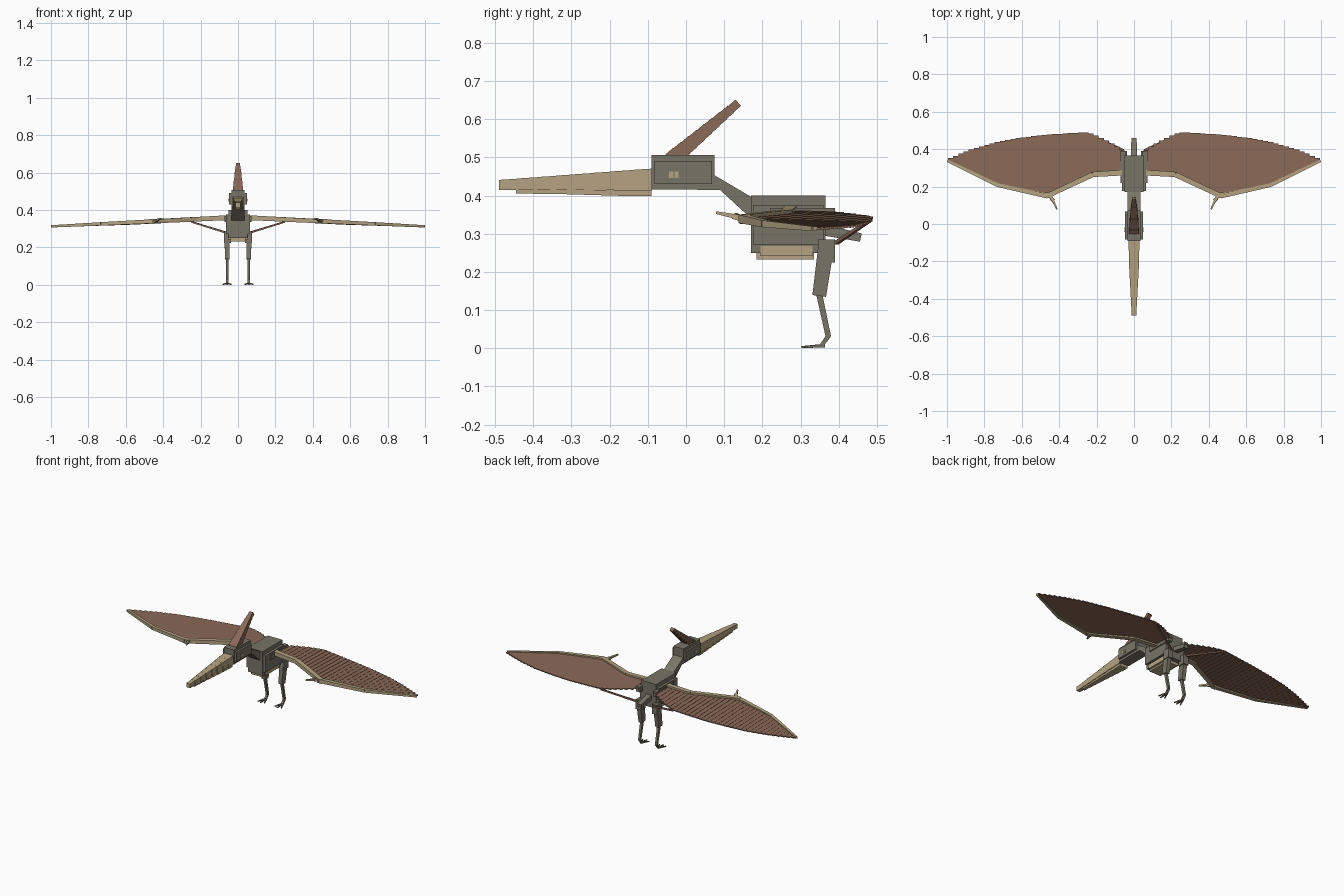
import bpy
from mathutils import Vector

if "Cube" in bpy.data.objects:
    bpy.data.objects.remove(bpy.data.objects["Cube"])


def material(name, rgb):
    m = bpy.data.materials.new(name)
    m.diffuse_color = (*[(c / 255) ** 2.2 for c in rgb], 1)
    m.use_nodes = True
    m.node_tree.nodes["Principled BSDF"].inputs["Base Color"].default_value = m.diffuse_color
    return m


GREY = material("grey hide", (119, 116, 103))
TAN = material("tan bone", (180, 162, 129))
BROWN = material("brown membrane", (137, 105, 88))

QUADS = [(3, 2, 1, 0), (4, 5, 6, 7), (0, 1, 5, 4),
         (1, 2, 6, 5), (2, 3, 7, 6), (3, 0, 4, 7)]


def mesh(name, verts, faces, mat):
    me = bpy.data.meshes.new(name)
    me.from_pydata(verts, [], faces)
    me.materials.append(mat)
    ob = bpy.data.objects.new(name, me)
    bpy.context.collection.objects.link(ob)
    return ob


def box(name, x, y, z, mat):
    """Box from (min, max) pairs."""
    v = [(a, b, c) for c in sorted(z) for a, b in
         ((min(x), min(y)), (max(x), min(y)), (max(x), max(y)), (min(x), max(y)))]
    return mesh(name, v, QUADS, mat)


def beam(name, p0, p1, size0, size1, mat):
    """Tapered bar between two points; sizes are (width, height)."""
    p0, p1 = Vector(p0), Vector(p1)
    d = (p1 - p0).normalized()
    ref = Vector((1, 0, 0)) if abs(d.x) < 0.6 else Vector((0, 0, 1))
    if abs(d.x) < 0.6:
        side = (ref - d * ref.dot(d)).normalized()
        up = side.cross(d)
    else:
        up = (ref - d * ref.dot(d)).normalized()
        side = d.cross(up)
    v = []
    for p, (w, h) in ((p0, size0), (p1, size1)):
        for a, b in ((-1, -1), (1, -1), (1, 1), (-1, 1)):
            v.append(p + side * a * w / 2 + up * b * h / 2)
    return mesh(name, v, QUADS, mat)


def interp(points, x):
    for (x0, y0), (x1, y1) in zip(points, points[1:]):
        if x <= x1:
            return y0 + (y1 - y0) * (x - x0) / (x1 - x0)
    return points[-1][1]


# Body
box("body", (-.05, .05), (.17, .365), (.25, .40), GREY)
box("body_flanks", (-.065, .065), (.176, .36), (.272, .375), GREY)
box("belly", (-.04, .04), (.185, .335), (.232, .26), TAN)
box("belly_sides", (-.053, .053), (.195, .332), (.242, .268), TAN)
beam("tail", (0, .35, .312), (0, .458, .29), (.034, .03), (.028, .022), GREY)

# Neck: side profile given thickness
profile = [(.03, .475), (.075, .453), (.17, .397), (.2, .38),
           (.2, .335), (.165, .345), (.09, .414), (.03, .415)]
n = len(profile)
neck_verts = [(x, y, z) for x in (-.034, .034) for y, z in profile]
neck_faces = [tuple(range(n)), tuple(reversed(range(n, 2 * n)))]
neck_faces += [(i, i + n, (i + 1) % n + n, (i + 1) % n) for i in range(n)]
mesh("neck", neck_verts, neck_faces, GREY)

# Head
box("head", (-.035, .035), (-.09, .075), (.416, .506), GREY)
box("head_sides", (-.047, .047), (-.082, .068), (.43, .49), GREY)
for s in (-1, 1):
    for y in (-.044, -.03):
        box("eye", (s * .045, s * .05), (y, y + .011), (.446, .463), TAN)

# Beak built from stepped segments
N = 8
for i in range(N):
    t = (i + .5) / N
    y0, y1 = -.49 + .4 * i / N, -.49 + .4 * (i + 1) / N
    w = .011 + .021 * t
    beam("upper_beak", (0, y0, .428 + .014 * i / N), (0, y1, .428 + .014 * (i + 1) / N),
         (2 * w, .024 + .032 * t), (2 * w, .027 + .032 * t), TAN)
    y0, y1 = -.445 + .355 * i / N, -.445 + .355 * (i + 1) / N
    w = .009 + .018 * t
    box("lower_beak", (-w, w), (y0, y1), (.406 - .008 * t, .424), TAN)

# Crest, leaning back in stepped segments
a, b = Vector((0, -.04, .492)), Vector((0, .137, .643))
N = 9
for i in range(N):
    t = i / (N - 1)
    size = (.054 - .03 * t, .042 - .02 * t)
    beam("crest", a.lerp(b, i / N), a.lerp(b, (i + 1) / N), size, size, BROWN)

# Wings
LEAD = [(.05, .275), (.22, .265), (.465, .15), (.73, .208), (1, .338)]
TRAIL = [(.05, .385), (.10, .42), (.19, .468), (.25, .49), (.32, .487), (.47, .478),
         (.60, .462), (.73, .44), (.85, .405), (.94, .37), (1, .345)]


def wing_z(x):
    return .362 - .049 * x


STRIPS = 34
for s in (-1, 1):
    # Membrane of flat chordwise strips stepping down to the tip
    verts, faces = [], []
    for i in range(STRIPS):
        x0, x1 = .05 + .945 * i / STRIPS, .05 + .945 * (i + 1) / STRIPS
        xm = (x0 + x1) / 2
        yl, yt, z = interp(LEAD, xm), interp(TRAIL, xm), wing_z(xm)
        drop = .03 * (yt - yl)
        base = len(verts)
        for dz in (-.003, .003):
            verts += [(s * x0, yl, z + dz), (s * x1, yl, z + dz),
                      (s * x1, yt, z - drop + dz), (s * x0, yt, z - drop + dz)]
        faces += [tuple(base + k for k in (q if s > 0 else q[::-1])) for q in QUADS]
    mesh("wing_membrane", verts, faces, BROWN)

    # Arm and finger bones along the leading edge
    sizes = [(.03, .026), (.028, .024), (.026, .022), (.02, .018), (.013, .012)]
    for k in range(4):
        (x0, y0), (x1, y1) = LEAD[k], LEAD[k + 1]
        beam("wing_bone", (s * x0, y0, wing_z(x0)), (s * min(x1, .997), y1, wing_z(x1)),
             sizes[k], sizes[k + 1], TAN)
    box("shoulder", (s * .045, s * .072), (.22, .39), (.335, .368), GREY)
    box("wrist", (s * .445, s * .478), (.14, .168), (.325, .351), TAN)
    beam("wing_claw", (s * .45, .155, .338), (s * .434, .125, .345), (.018, .016), (.016, .014), TAN)
    beam("wing_claw_tip", (s * .436, .13, .345), (s * .412, .08, .355), (.013, .012), (.007, .007), TAN)
    beam("wing_claw_side", (s * .452, .145, .34), (s * .425, .13, .352), (.012, .012), (.006, .006), TAN)

    # Strut from hip to trailing edge
    beam("wing_strut", (s * .055, .395, .277), (s * .25, .485, .337), (.01, .01), (.008, .008), BROWN)

    # Legs
    x = s * .058
    box("hip", (s * .038, s * .074), (.346, .39), (.225, .285), GREY)
    beam("thigh", (x, .369, .28), (x, .349, .137), (.028, .042), (.024, .036), GREY)
    beam("shin", (x, .349, .142), (x, .373, .03), (.015, .016), (.013, .014), GREY)
    beam("ankle", (x, .374, .033), (x, .354, .006), (.014, .012), (.014, .01), GREY)
    for dx in (-.022, 0, .022):
        beam("toe", (x, .362, .007), (x + dx, .302 + abs(dx) * .4, .003), (.009, .009), (.005, .005), GREY)
